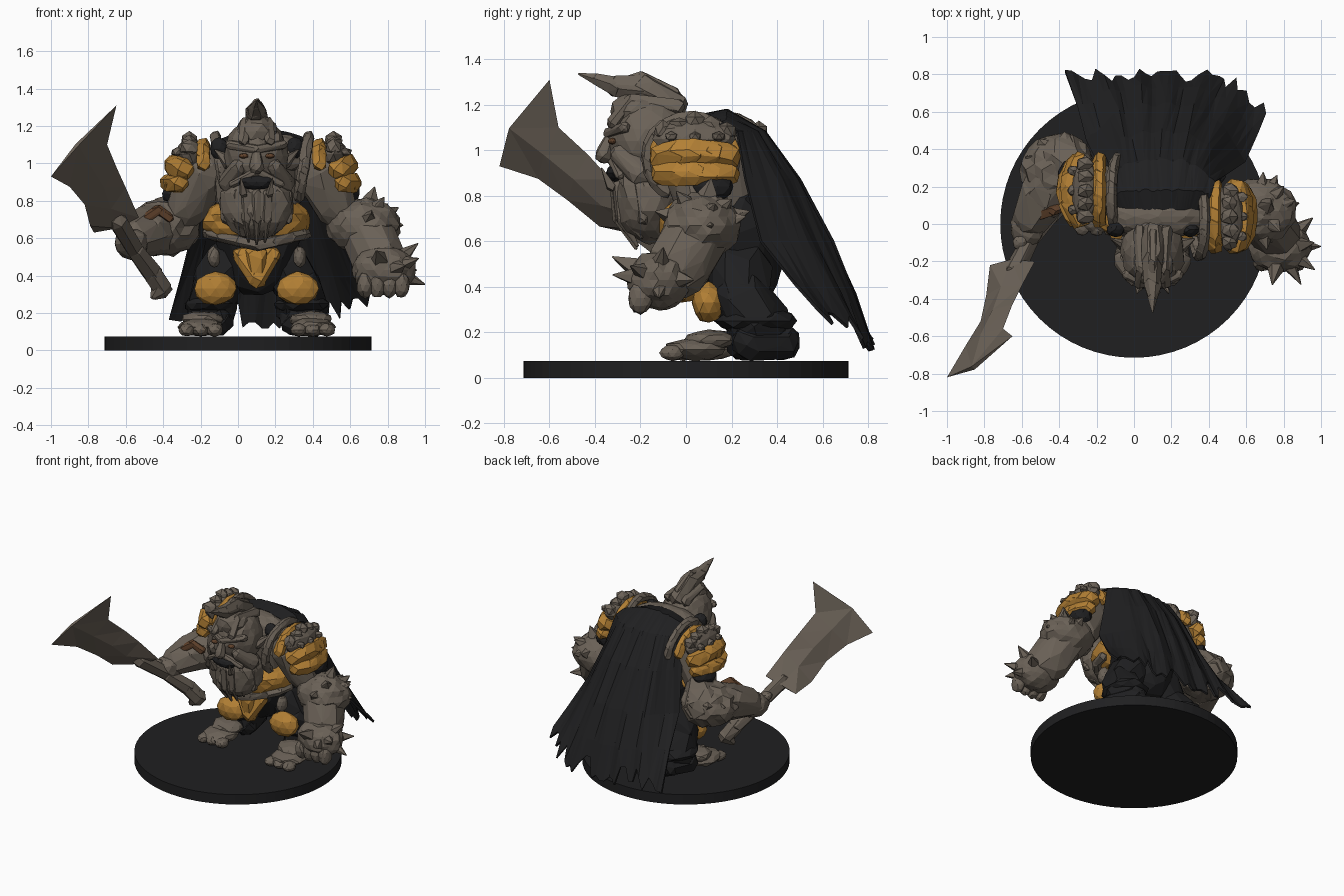
import bpy, bmesh, math, random
from mathutils import Vector

random.seed(7)
if "Cube" in bpy.data.objects:
    bpy.data.objects.remove(bpy.data.objects["Cube"])


def material(name, rgb):
    m = bpy.data.materials.new(name)
    m.use_nodes = True
    m.diffuse_color = (*rgb, 1)
    b = m.node_tree.nodes["Principled BSDF"]
    b.inputs["Base Color"].default_value = (*rgb, 1)
    b.inputs["Roughness"].default_value = 0.8
    return m


STONE = material("stone grey", (0.145, 0.12, 0.095))
GOLD = material("aged gold", (0.45, 0.215, 0.035))
BLACK = material("black cloth", (0.014, 0.014, 0.015))
LEATHER = material("brown leather", (0.12, 0.055, 0.025))


def finish(name, bm, mat):
    bmesh.ops.recalc_face_normals(bm, faces=bm.faces)
    me = bpy.data.meshes.new(name)
    bm.to_mesh(me)
    bm.free()
    me.materials.append(mat)
    ob = bpy.data.objects.new(name, me)
    bpy.context.collection.objects.link(ob)
    return ob


def rock(name, centre, radii, mat, detail=2, rough=0.07):
    """Faceted boulder."""
    bm = bmesh.new()
    bmesh.ops.create_icosphere(bm, subdivisions=detail, radius=1)
    for v in bm.verts:
        k = 1 + random.uniform(-rough, rough)
        v.co = Vector(centre) + Vector(a * b * k for a, b in zip(v.co, radii))
    return finish(name, bm, mat)


def ball_points(p, n):
    """Scattered points on a small sphere (x, y, z, radius)."""
    x, y, z, r = p
    for i in range(n):
        h = 1 - 2 * (i + 0.5) / n
        a = i * 2.4 + random.uniform(-0.2, 0.2)
        w = math.sqrt(1 - h * h)
        k = r * random.uniform(0.93, 1.07)
        yield Vector((x + w * math.cos(a) * k, y + w * math.sin(a) * k, z + h * k))


def limb(name, chain, mat, n=22):
    """Tapered chain of hulls along points (x, y, z, radius)."""
    bm = bmesh.new()
    for a, b in zip(chain, chain[1:]):
        vs = [bm.verts.new(c) for p in (a, b) for c in ball_points(p, n)]
        out = bmesh.ops.convex_hull(bm, input=vs, use_existing_faces=False)
        loose = {g for key in ("geom_interior", "geom_unused") for g in out[key]
                 if isinstance(g, bmesh.types.BMVert)}
        bmesh.ops.delete(bm, geom=list(loose), context="VERTS")
    return finish(name, bm, mat)


def spike(name, centre, direction, start, length):
    c, d = Vector(centre), Vector(direction).normalized()
    limb(name, [(*(c + d * start), 0.05), (*(c + d * (start + length)), 0.004)], STONE, 10)


# Round base
bm = bmesh.new()
bmesh.ops.create_cone(bm, cap_ends=True, segments=64, radius1=0.715, radius2=0.715, depth=0.075)
bmesh.ops.translate(bm, verts=bm.verts, vec=(0, 0, 0.0375))
finish("round_base", bm, BLACK)

# Torso, belly armour and belt
limb("hips", [(0.1, 0.23, 0.48, 0.19), (0.1, 0.2, 0.64, 0.24)], BLACK, 40)
limb("chest", [(0.1, 0.12, 0.76, 0.22), (0.1, 0.11, 0.9, 0.24)], STONE, 50)
rock("belly_plate", (0.1, 0.06, 0.69), (0.29, 0.22, 0.14), GOLD, 3, 0.05)
belt = [(0.1 + 0.26 * math.cos(a), 0.09 + 0.2 * math.sin(a),
         0.565 + 0.06 * abs(math.cos(a)), 0.036)
        for a in (math.pi * (1 + i / 8) for i in range(9))]
limb("belt", belt, STONE, 12)
limb("loin_plate", [(0.02, 0.03, 0.51, 0.05), (0.18, 0.03, 0.51, 0.05), (0.1, 0.0, 0.39, 0.06),
                    (0.02, 0.03, 0.51, 0.05)], GOLD, 16)
limb("loin_plate_centre", [(0.1, 0.0, 0.51, 0.07), (0.1, 0.0, 0.38, 0.05)], GOLD, 16)
rock("collar", (0.13, 0.04, 1.05), (0.27, 0.12, 0.115), STONE, 3, 0.05)

# Legs
for side, s, fy in (("left", 1, 0.04), ("right", -1, 0.09)):
    def px(d):
        return 0.1 + s * d
    limb(side + "_leg", [(px(0.14), 0.24, 0.47, 0.14), (px(0.22), 0.24, 0.35, 0.13),
                         (px(0.24), 0.32, 0.23, 0.14)], BLACK, 26)
    rock(side + "_trouser_cuff", (px(0.24), 0.31, 0.25), (0.15, 0.18, 0.06), BLACK)
    limb(side + "_boot", [(px(0.24), 0.3, 0.21, 0.13), (px(0.2), 0.25, 0.15, 0.075),
                          (px(0.24), 0.42, 0.16, 0.085), (px(0.3), 0.28, 0.16, 0.085)], BLACK)
    rock(side + "_knee_pad", (px(0.22), 0.1, 0.33), (0.115, 0.075, 0.09), GOLD, 2, 0.04)
    rock(side + "_tasset", (px(0.23), 0.06, 0.5), (0.035, 0.05, 0.06), STONE)
    rock(side + "_foot", (px(0.3), fy, 0.125), (0.125, 0.14, 0.05), STONE)
    rock(side + "_instep", (px(0.29), fy + 0.06, 0.165), (0.115, 0.11, 0.045), STONE)
    for i in (-1, 0, 1):
        rock(side + "_toe", (px(0.3) + i * 0.075, fy - 0.1, 0.11), (0.045, 0.055, 0.035), STONE)

# Head, face and beard
rock("head", (0.1, -0.15, 1.04), (0.17, 0.19, 0.2), STONE, 3, 0.05)
rock("helmet_front", (0.1, -0.2, 1.17), (0.11, 0.14, 0.09), STONE, 2, 0.06)
rock("jaw", (0.1, -0.16, 0.79), (0.2, 0.16, 0.2), STONE, 3, 0.05)
limb("nose", [(0.1, -0.33, 1.07, 0.02), (0.1, -0.36, 0.98, 0.042)], STONE)
rock("mouth", (0.1, -0.31, 0.9), (0.095, 0.04, 0.042), BLACK)
limb("moustache", [(-0.03, -0.29, 0.89, 0.02), (0.1, -0.32, 0.955, 0.025),
                   (0.23, -0.29, 0.89, 0.02)], STONE)
for s in (-1, 1):
    x = 0.1 + s * 0.07
    rock("eye", (x, -0.324, 1.04), (0.026, 0.02, 0.014), LEATHER, 2, 0)
    rock("neck_padding", (0.1 + s * 0.2, -0.03, 1.08), (0.05, 0.04, 0.06), BLACK)
    limb("brow", [(0.1, -0.34, 1.075, 0.024), (0.1 + s * 0.14, -0.27, 1.1, 0.026)], STONE)
    limb("cheek", [(x + s * 0.03, -0.29, 0.98, 0.045), (x + s * 0.08, -0.2, 0.9, 0.06)], STONE)
    limb("tusk", [(x, -0.33, 0.84, 0.024), (x + s * 0.015, -0.37, 0.92, 0.004)], STONE, 10)
    limb("ear", [(0.1 + s * 0.14, -0.12, 1.0, 0.045), (0.1 + s * 0.22, -0.08, 1.07, 0.006)], STONE, 12)
    limb("helmet_ridge", [(x, -0.32, 1.12, 0.03), (x - s * 0.01, -0.24, 1.22, 0.03),
                          (x, -0.04, 1.19, 0.04)], STONE, 12)
for i in range(7):
    x = 0.1 + (i - 3) * 0.055
    bend = 0.012 * (i - 3) ** 2
    limb("beard_strand", [(x, -0.31 + bend, 0.84, 0.03), (x, -0.295 + bend, 0.7, 0.028),
                          (0.1 + (x - 0.1) * 0.8, -0.22 + bend / 2, 0.57 + bend, 0.008)], STONE, 12)
limb("horn", [(0.1, -0.05, 1.2, 0.065), (0.1, -0.18, 1.27, 0.065), (0.1, -0.31, 1.28, 0.05),
              (0.1, -0.39, 1.31, 0.028), (0.1, -0.47, 1.335, 0.005)], STONE, 14)
limb("horn_crest", [(0.1, -0.05, 1.25, 0.03), (0.1, -0.2, 1.325, 0.025),
                    (0.1, -0.29, 1.3, 0.02)], STONE, 12)

# Shoulder armour: gold outer skirt, chunky grey crown and inner gold strip
for side, s, x, y in (("left", 1, 0.5, 0.04), ("right", -1, -0.25, 0.18)):
    limb(side + "_upper_arm", [(x - s * 0.06, y, 0.95, 0.15),
                               (x + s * 0.02, y + 0.03, 0.77, 0.12)], STONE, 30)
    steps = [(i - 2) / 2 for i in range(5)]
    limb(side + "_gold_skirt", [(x + s * (0.115 - 0.05 * t * t), y + 0.145 * t, 0.895, 0.055)
                                for t in steps], GOLD, 14)
    limb(side + "_gold_shell", [(x + s * (0.085 - 0.04 * t * t), y + 0.145 * t, 0.99 - 0.02 * t * t, 0.065)
                                for t in steps], GOLD, 14)
    for t in steps:
        rock(side + "_crown_stud", (x + s * 0.01, y + t * 0.14, 1.125 - abs(t) * 0.04),
             (0.05, 0.045, 0.045), STONE, 1, 0.15)
    for t in (-0.7, 0.0, 0.7):
        rock(side + "_outer_stud", (x + s * 0.075, y + t * 0.15, 1.06), (0.035, 0.03, 0.025), STONE, 1, 0.15)
    rock(side + "_crown", (x + s * 0.01, y, 1.05), (0.07, 0.18, 0.085), STONE, 2, 0.06)
    limb(side + "_gold_strip", [(x - s * 0.065, y + 0.17 * math.cos(a), 0.97 + 0.13 * math.sin(a), 0.04)
                                for a in (math.pi * (i + 0.5) / 8 for i in range(8))], GOLD, 12)
    rock(side + "_armpit_padding", (x + s * 0.08, y + 0.07, 0.84), (0.075, 0.1, 0.07), BLACK)
    fx = 0.13 + s * 0.22
    limb(side + "_neck_guard", [(fx + s * 0.03 * math.sin(a), y - 0.02 + 0.19 * math.cos(a),
                                 0.965 + 0.18 * math.sin(a), 0.032)
                                for a in (math.pi * (i - 3) / 10 for i in range(17))], STONE, 12)

# Huge spiked left gauntlet
cuff, fist = (0.67, 0.07, 0.67), (0.78, -0.12, 0.43)
rock("left_gauntlet", cuff, (0.2, 0.17, 0.145), STONE, 3, 0.06)
limb("left_forearm", [(*cuff, 0.15), (0.75, -0.03, 0.5, 0.15)], STONE, 36)
rock("left_fist", fist, (0.17, 0.14, 0.13), STONE, 3, 0.06)
for d in ((1, 0.3, 0.5), (1, 0.2, 0), (0.3, 0.2, 1), (0.5, 1, 0.2),
          (0.2, -1, 0.3), (0.1, 1, 0.3), (0.8, 0.8, 0.7), (0.6, -0.6, 0.8)):
    spike("gauntlet_spike", cuff, d, 0.13, 0.085)
for d in ((1, 0, -0.35), (0.9, 0.1, 0.7), (0.5, -0.9, 0.1), (-0.2, -1, 0.5),
          (0.8, 0.7, 0), (0.9, -0.6, 0.3)):
    spike("fist_spike", fist, d, 0.11, 0.12)
for i in range(4):
    rock("left_knuckle", (0.68 + i * 0.065, -0.2, 0.35), (0.045, 0.055, 0.07), STONE)

# Right forearm and hand
limb("right_forearm", [(-0.29, 0.25, 0.75, 0.1), (-0.38, 0.33, 0.66, 0.16),
                       (-0.48, 0.16, 0.64, 0.135), (-0.55, 0.03, 0.6, 0.1)], STONE, 30)
rock("right_bracer", (-0.4, 0.29, 0.655), (0.2, 0.19, 0.15), STONE, 3, 0.07)
limb("right_wrist_strap", [(-0.37, 0.09, 0.71, 0.03), (-0.43, 0.07, 0.75, 0.03),
                           (-0.5, 0.05, 0.7, 0.03)], LEATHER, 12)
rock("right_hand", (-0.57, -0.02, 0.57), (0.095, 0.11, 0.085), STONE)
for i in range(4):
    t = i * 0.035
    rock("right_finger", (-0.61 + t * 0.6, -0.1 + t, 0.62 - t), (0.04, 0.04, 0.03), STONE)
for d in ((-0.6, 0.8, 0.3), (-1, 0.3, 0.2), (0.1, 1, 0.3)):
    spike("bracer_spike", (-0.39, 0.3, 0.66), d, 0.14, 0.06)

# Cleaver: back edge, ridge and cutting edge at each station
limb("cleaver_grip", [(-0.64, -0.25, 0.69, 0.06), (-0.55, -0.07, 0.54, 0.05),
                      (-0.46, 0.05, 0.42, 0.06), (-0.41, 0.1, 0.34, 0.06),
                      (-0.45, 0.08, 0.29, 0.02)], STONE, 14)
back = [(-0.53, -0.2, 0.71), (-0.6, -0.33, 0.87), (-0.65, -0.43, 0.98),
        (-0.7, -0.56, 1.1), (-0.65, -0.6, 1.31)]
edge = [(-0.77, -0.22, 0.63), (-0.79, -0.38, 0.665), (-0.82, -0.52, 0.78),
        (-0.9, -0.65, 0.875), (-1.0, -0.82, 0.93)]
bm = bmesh.new()
rings = []
for i, (u, l) in enumerate(zip(back, edge)):
    u, l = Vector(u), Vector(l)
    mid = Vector((-0.86, -0.77, 1.1)) if i == 4 else (u + l) / 2
    nrm = (l - u).cross(Vector((-0.18, -0.33, 0.33))).normalized() * (0.012 if i == 4 else 0.028)
    rings.append([bm.verts.new(p) for p in (u, mid + nrm, l, mid - nrm)])
for a, b in zip(rings, rings[1:]):
    for k in range(4):
        j = (k + 1) % 4
        bm.faces.new((a[k], a[j], b[j], b[k]))
bm.faces.new(rings[0])
bm.faces.new(rings[-1])
bmesh.ops.triangulate(bm, faces=bm.faces)
finish("cleaver_blade", bm, STONE)

# Tattered cloak: rows of (centre x, half width, y, z, left wrap, right wrap)
rows = [(0.14, 0.23, 0.08, 1.155, 0, 0), (0.14, 0.27, 0.18, 1.175, 0.02, 0.02),
        (0.14, 0.29, 0.34, 1.08, 0.12, 0.12), (0.15, 0.34, 0.49, 0.87, 0.23, 0.18),
        (0.17, 0.42, 0.63, 0.6, 0.31, 0.2), (0.18, 0.48, 0.73, 0.36, 0.26, 0.12),
        (0.19, 0.55, 0.8, 0.15, 0.15, 0.02)]
COLS = 34
bm = bmesh.new()
grid, above = [], []
for r, (cx, hw, y, z, left_wrap, right_wrap) in enumerate(rows):
    line = []
    for c in range(COLS + 1):
        s = 2 * c / COLS - 1
        wrap = left_wrap if s > 0 else right_wrap
        fold = 0.0025 * r * math.sin(c * 1.1 + r * 0.3)
        p = Vector((cx + hw * s, y - wrap * abs(s) ** 3 + fold + random.uniform(-0.006, 0.006),
                    z - 0.07 * s * s * (r < 2) + 0.05 * s * s * (r > 4)))
        if r == len(rows) - 1:
            p = p.lerp(above[c], random.choice((-0.15, 0, 0.2, 0.45)))
        line.append(p)
    above = line
    grid.append([bm.verts.new(p) for p in line])
for a, b in zip(grid, grid[1:]):
    for c in range(COLS):
        bm.faces.new((a[c], a[c + 1], b[c + 1], b[c]))
bmesh.ops.triangulate(bm, faces=bm.faces)
cloak = finish("cloak", bm, BLACK)
thick = cloak.modifiers.new("thickness", "SOLIDIFY")
thick.thickness = 0.015
thick.offset = 0
